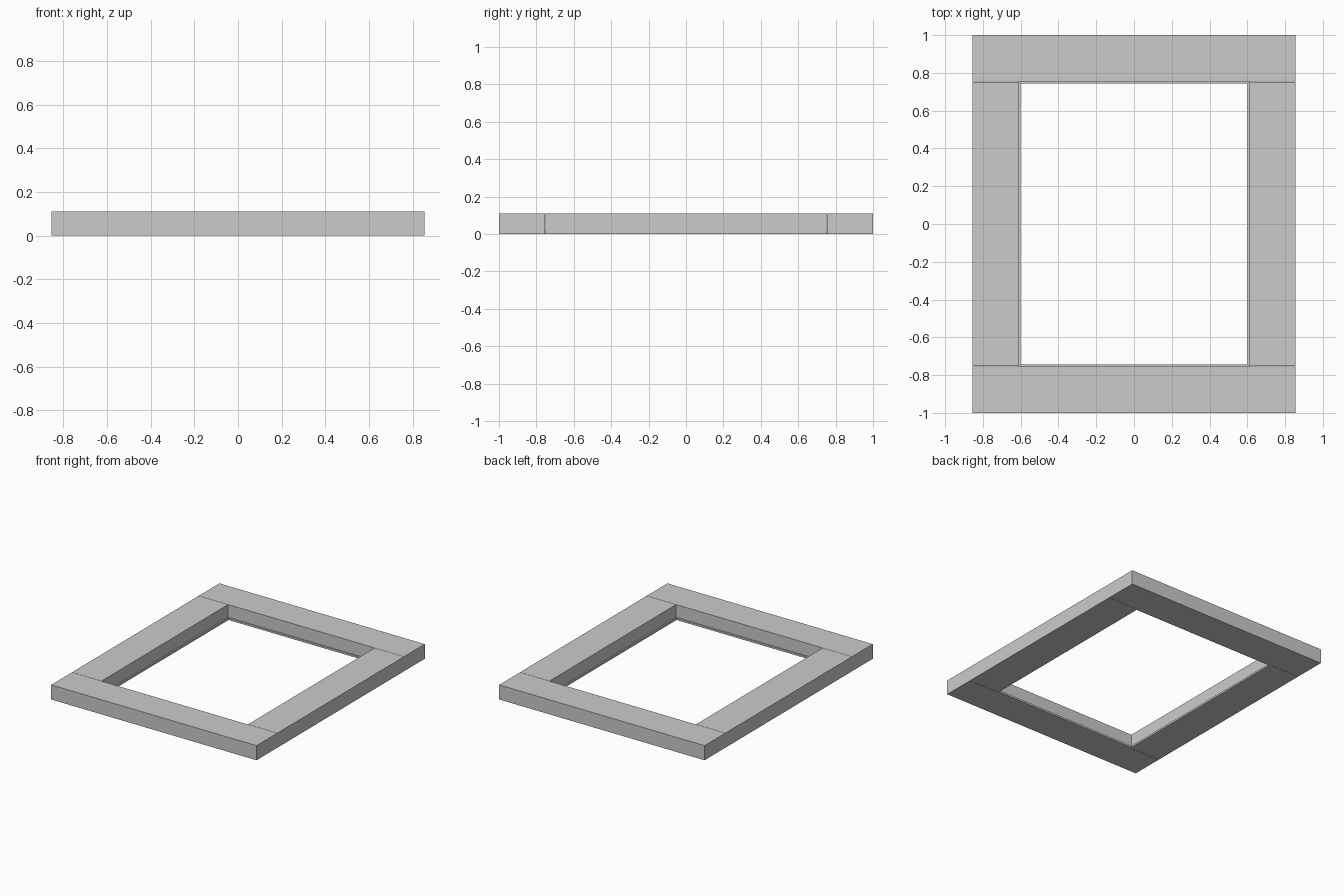
import bpy, bmesh

if "Cube" in bpy.data.objects:
    bpy.data.objects.remove(bpy.data.objects["Cube"])

# Outer half sizes, opening half sizes, height, retaining lip
OX, OY = 0.855, 1.0
IX, IY = 0.61, 0.754
H = 0.11
LIP_W, LIP_H = 0.01, 0.014


def box(name, x0, x1, y0, y1, z0, z1):
    bm = bmesh.new()
    bmesh.ops.create_cube(bm, size=1)
    for v in bm.verts:
        v.co = (x1 if v.co.x > 0 else x0,
                y1 if v.co.y > 0 else y0,
                z1 if v.co.z > 0 else z0)
    mesh = bpy.data.meshes.new(name)
    bm.to_mesh(mesh)
    bm.free()
    obj = bpy.data.objects.new(name, mesh)
    bpy.context.collection.objects.link(obj)
    return obj


def span(sign, a, b):
    return sorted((sign * a, sign * b))


for s, end, side in ((-1, "front", "left"), (1, "back", "right")):
    # Full-width end rail and the side stile butted between the rails
    box(end + "_rail", -OX, OX, *span(s, IY, OY), 0, H)
    box(side + "_stile", *span(s, IX, OX), -IY + 0.002, IY - 0.002, 0, H)
    # Thin lip along the bottom of the opening
    box(end + "_lip", -IX, IX, *span(s, IY - LIP_W, IY), 0, LIP_H)
    box(side + "_lip", *span(s, IX - LIP_W, IX), -IY + LIP_W, IY - LIP_W, 0, LIP_H)
